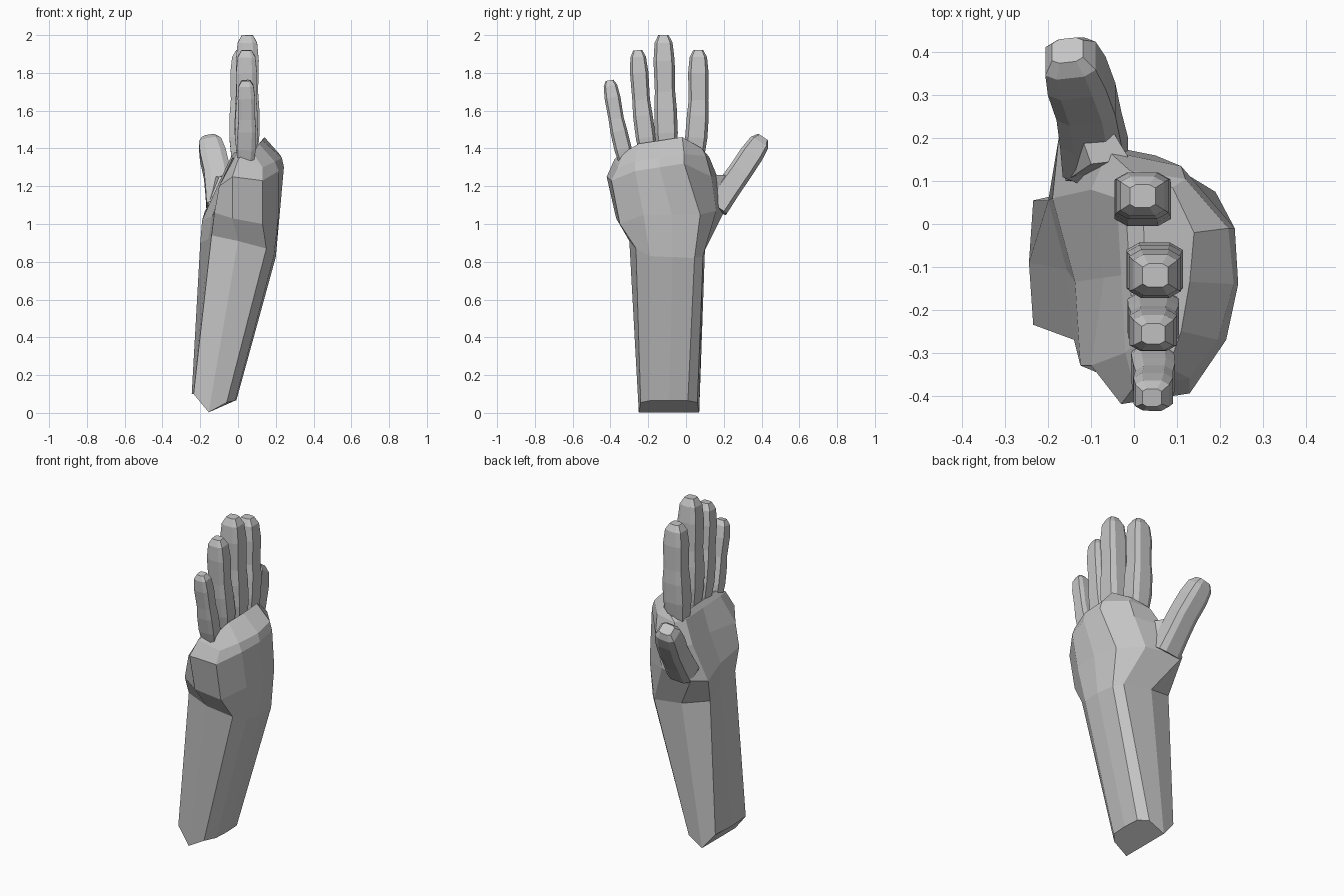
import bpy, bmesh
from mathutils import Vector

if "Cube" in bpy.data.objects:
    bpy.data.objects.remove(bpy.data.objects["Cube"])

skin = bpy.data.materials.new("plain grey")
skin.diffuse_color = (0.56, 0.56, 0.56, 1)
skin.use_nodes = True
skin.node_tree.nodes["Principled BSDF"].inputs["Base Color"].default_value = skin.diffuse_color


def loft(name, rings, caps):
    """Skin a stack of equal-sized point rings; caps lists index loops for both ends."""
    bm = bmesh.new()
    rows = [[bm.verts.new(p) for p in ring] for ring in rings]
    n = len(rows[0])
    for low, high in zip(rows, rows[1:]):
        for i in range(n):
            j = (i + 1) % n
            bm.faces.new((low[i], low[j], high[j], high[i]))
    for end in (rows[0], rows[-1]):
        for cap in caps:
            bm.faces.new([end[i] for i in cap])
    bmesh.ops.recalc_face_normals(bm, faces=bm.faces)
    mesh = bpy.data.meshes.new(name)
    bm.to_mesh(mesh)
    bm.free()
    mesh.materials.append(skin)
    obj = bpy.data.objects.new(name, mesh)
    bpy.context.collection.objects.link(obj)
    return obj


def with_middles(pts, palm_shift, back_shift):
    """Add the palm-side and back-side middle points to an eight-point ring."""
    p = [Vector(q) for q in pts]
    palm = (p[3] + p[4]) / 2 + Vector((palm_shift, 0, 0))
    back = (p[0] + p[7]) / 2 + Vector((back_shift, 0, 0))
    return p[:4] + [palm] + p[4:] + [back]


def mirrored(half, yc=-0.09):
    return half + [(x, 2 * yc - y, z) for x, y, z in reversed(half)]


# Forearm: cut end and wrist
elbow = with_middles(mirrored([(-.015, -.19, .065), (-.06, -.24, .055),
                               (-.155, -.25, .003), (-.235, -.235, .1)]), -.01, .006)
wrist = with_middles([(.19, -.19, .83), (.15, -.265, .87), (0, -.3, .91), (-.14, -.27, .94),
                      (-.2, .055, .9), (-.04, .1, .86), (.15, .09, .83), (.19, .045, .82)], .013, .01)

# Palm: heel, widest part, knuckle shoulder and knuckle crest
heel = with_middles([(.215, -.225, 1.05), (.13, -.35, 1.0), (-.03, -.37, 1.03), (-.125, -.33, 1.06),
                     (-.19, .06, 1.02), (-.175, .205, 1.07), (.05, .16, 1.07), (.19, .075, 1.05)], .02, .018)
broad = with_middles([(.215, -.27, 1.28), (.13, -.395, 1.23), (-.03, -.42, 1.25), (-.1, -.33, 1.2),
                      (-.1, .08, 1.22), (-.06, .17, 1.24), (.11, .135, 1.25), (.235, -.01, 1.32)], .03, .018)
shoulder = with_middles([(.195, -.27, 1.33), (.13, -.36, 1.30), (0, -.38, 1.34), (-.02, -.3, 1.35),
                         (-.04, .06, 1.35), (-.01, .125, 1.35), (.12, .105, 1.36), (.22, -.01, 1.37)], .0, .025)
crest = with_middles([(.11, -.25, 1.425), (.08, -.335, 1.375), (.03, -.35, 1.37), (0, -.28, 1.38),
                      (-.02, .05, 1.38), (.02, .11, 1.37), (.09, .085, 1.4), (.14, -.02, 1.46)], 0, .005)
loft("forearm_and_palm", [elbow, wrist, heel, broad, shoulder, crest],
     [(2, 3, 4, 5, 6), (2, 6, 7, 8, 9, 0, 1)])

# Chamfered rectangle used as the section of every finger
SECTION = [(1, -.72), (1, .72), (.55, 1), (-.55, 1), (-1, .72), (-1, -.72), (-.55, -1), (.55, -1)]


def digit(name, path, half_x, half_y, profile):
    """Sweep the section along a bent path, scaled by (position, size) pairs."""
    a, b, c = (Vector(p) for p in path)
    rings = []
    for t, s in profile:
        pos = a.lerp(b, t * 2) if t < .5 else b.lerp(c, t * 2 - 1)
        k = min(max((t - .25) * 2, 0), 1)
        tangent = (b - a).normalized().lerp((c - b).normalized(), k).normalized()
        u = Vector((1, 0, 0))
        u = (u - tangent * u.dot(tangent)).normalized()
        v = tangent.cross(u)
        rings.append([pos + u * x * half_x * s + v * y * half_y * s for x, y in SECTION])
    return loft(name, rings, [range(8)])


# Fingers: base, middle and tip of each path, then half depth and half width
FINGER = [(0, .8), (.22, 1), (.42, .98), (.56, .88), (.8, .92), (.94, .78), (1, .45)]
for name, path, hx, hy in [
    ("little_finger", [(.04, -.31, 1.3), (.048, -.365, 1.53), (.042, -.405, 1.76)], .05, .046),
    ("ring_finger", [(.045, -.195, 1.33), (.045, -.235, 1.62), (.045, -.256, 1.92)], .06, .053),
    ("middle_finger", [(.048, -.1, 1.34), (.048, -.11, 1.66), (.05, -.12, 2.0)], .066, .061),
    ("index_finger", [(.02, .045, 1.33), (.02, .066, 1.62), (.02, .065, 1.92)], .066, .059),
]:
    digit(name, path, hx, hy, FINGER)

# Thumb: leans outward from the side of the palm
digit("thumb", [(-.09, .155, 1.09), (-.112, .285, 1.275), (-.155, .405, 1.455)], .073, .067,
      [(0, 1.05), (.25, .98), (.5, .95), (.75, .94), (.92, .82), (1, .5)])

# Web of flesh tying the thumb root into the palm
loft("thumb_web", [
    [(-.17, .2, 1.07), (-.04, .19, 1.08), (0, .1, 1.1), (-.16, .1, 1.1)],
    [(-.13, .225, 1.25), (-.055, .225, 1.26), (-.01, .15, 1.26), (-.1, .14, 1.25)],
], [range(4)])
